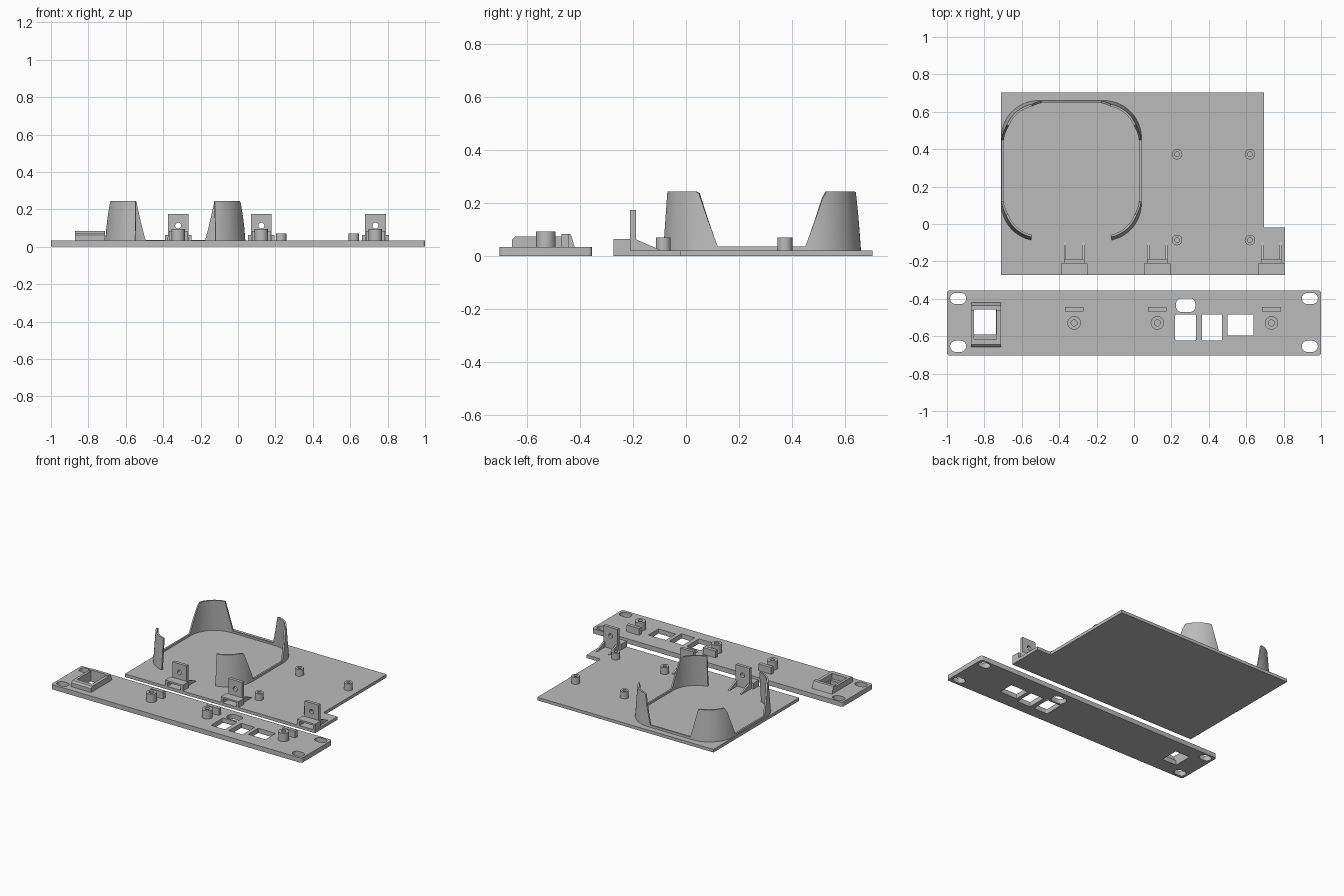
import bpy, bmesh, math
from mathutils import Matrix

if "Cube" in bpy.data.objects:
    bpy.data.objects.remove(bpy.data.objects["Cube"])

grey = bpy.data.materials.new("plain grey")
grey.diffuse_color = (0.5, 0.5, 0.5, 1)
grey.use_nodes = True
grey.node_tree.nodes["Principled BSDF"].inputs["Base Color"].default_value = grey.diffuse_color

# local axes of a profile: flat (xy), facing front (xz), facing side (yz)
FLAT = Matrix.Identity(3)
FRONT = Matrix(((1, 0, 0), (0, 0, -1), (0, 1, 0)))
SIDE = Matrix(((0, 0, 1), (1, 0, 0), (0, 1, 0)))


def finish(name, mesh):
    ob = bpy.data.objects.new(name, mesh)
    bpy.context.collection.objects.link(ob)
    mesh.materials.clear()
    mesh.materials.append(grey)
    bpy.ops.object.select_all(action='DESELECT')
    ob.select_set(True)
    bpy.context.view_layer.objects.active = ob
    bpy.ops.object.shade_smooth_by_angle(angle=math.radians(35))
    return ob


def extrude(name, loops, lo, hi, axes=FLAT):
    """Extrude an outline with holes from lo to hi along the profile normal."""
    cu = bpy.data.curves.new(name, 'CURVE')
    cu.dimensions, cu.fill_mode = '2D', 'BOTH'
    cu.extrude = (hi - lo) / 2
    for pts in loops:
        sp = cu.splines.new('POLY')
        sp.points.add(len(pts) - 1)
        for p, (x, y) in zip(sp.points, pts):
            p.co = (x, y, 0, 1)
        sp.use_cyclic_u = True
    tmp = bpy.data.objects.new("temp", cu)
    bpy.context.collection.objects.link(tmp)
    dg = bpy.context.evaluated_depsgraph_get()
    mesh = bpy.data.meshes.new_from_object(tmp.evaluated_get(dg))
    bpy.data.objects.remove(tmp)
    bm = bmesh.new()
    bm.from_mesh(mesh)
    bmesh.ops.remove_doubles(bm, verts=bm.verts, dist=1e-5)
    bmesh.ops.translate(bm, vec=(0, 0, (lo + hi) / 2), verts=bm.verts)
    bmesh.ops.transform(bm, matrix=axes.to_4x4(), verts=bm.verts)
    bmesh.ops.recalc_face_normals(bm, faces=bm.faces)
    bm.to_mesh(mesh)
    bm.free()
    mesh.name = name
    return finish(name, mesh)


def rect(x0, x1, y0, y1, r=0.0, n=6):
    if not r:
        return [(x0, y0), (x1, y0), (x1, y1), (x0, y1)]
    pts = []
    for q, (cx, cy) in enumerate([(x1 - r, y1 - r), (x0 + r, y1 - r),
                                  (x0 + r, y0 + r), (x1 - r, y0 + r)]):
        for i in range(n + 1):
            a = math.pi / 2 * (q + i / n)
            pts.append((cx + r * math.cos(a), cy + r * math.sin(a)))
    return pts


def circle(x, y, r, n=24):
    return [(x + r * math.cos(2 * math.pi * i / n),
             y + r * math.sin(2 * math.pi * i / n)) for i in range(n)]


T, P = 0.022, 0.034          # tray and panel thickness
MOUNTS = (-0.32, 0.125, 0.735)

# front panel with rack slots, port cutouts and jack opening
holes = [rect(sx * 0.94 - 0.043, sx * 0.94 + 0.043, y - 0.03, y + 0.03, 0.0295)
         for sx in (-1, 1) for y in (-0.398, -0.654)]
holes += [rect(0.225, 0.328, -0.47, -0.398, 0.028),
          rect(0.22, 0.332, -0.622, -0.483, 0.008),
          rect(0.364, 0.471, -0.622, -0.483, 0.004),
          rect(0.499, 0.638, -0.597, -0.483, 0.004),
          rect(-0.855, -0.738, -0.592, -0.457)]
extrude("front_panel", [rect(-1, 1, -0.703, -0.355, 0.015)] + holes, 0, P)

# jack socket: two side cheeks, sloped end bars
socket = [(-0.657, P), (-0.43, P), (-0.43, 0.07), (-0.436, 0.083), (-0.462, 0.083),
          (-0.462, 0.074), (-0.645, 0.074), (-0.657, 0.062)]
for x0, x1 in ((-0.872, -0.855), (-0.735, -0.712)):
    extrude("socket_cheek", [socket], x0, x1, SIDE)
extrude("socket_upper_bar", [[(-0.457, P), (-0.42, P), (-0.43, 0.07),
                              (-0.436, 0.083), (-0.457, 0.083)]], -0.872, -0.712, SIDE)
extrude("socket_lower_bar", [[(-0.657, P), (-0.615, P), (-0.615, 0.074),
                              (-0.645, 0.074), (-0.657, 0.062)]], -0.872, -0.712, SIDE)

# tray base with side ear
extrude("tray", [[(-0.712, -0.273), (0.807, -0.273), (0.807, -0.018), (0.695, -0.018),
                  (0.695, 0.703), (-0.712, 0.703)]], 0, T)

# board standoffs
for x in (0.23, 0.62):
    for y in (-0.086, 0.373):
        extrude("standoff", [circle(x, y, 0.028), circle(x, y, 0.013)], T - 0.002, 0.071)

for x in MOUNTS:
    # panel side: screw post and locating plate
    extrude("screw_post", [circle(x, -0.529, 0.036), circle(x, -0.529, 0.016)],
            P - 0.002, 0.094)
    extrude("locating_plate", [rect(x - 0.05, x + 0.05, -0.469, -0.443)], P - 0.002, 0.083)
    # tray side: slotted lip, drilled tab and triangular ribs
    extrude("slotted_lip", [[(x - 0.071, T - 0.002), (x - 0.053, T - 0.002),
                             (x - 0.053, 0.052), (x + 0.053, 0.052),
                             (x + 0.053, T - 0.002), (x + 0.071, T - 0.002),
                             (x + 0.071, 0.064), (x - 0.071, 0.064)]],
            0.21, 0.273, FRONT)
    extrude("screw_tab", [rect(x - 0.055, x + 0.055, T - 0.002, 0.175),
                          circle(x, 0.113, 0.016)], 0.188, 0.211, FRONT)
    for sx in (-0.055, 0.043):
        extrude("tab_rib", [[(-0.19, T - 0.002), (-0.1, T - 0.002), (-0.1, T + 0.003),
                             (-0.19, 0.064)]], x + sx, x + sx + 0.012, SIDE)

# device cradle: leaning rounded fence, high at the corners and open at the front
HALF, R, WALL, LEAN = 0.375, 0.2, 0.012, 0.016
CX, CY, C = -0.335, 0.285, 0.175
a0 = math.acos(0.04 / R)      # front cut angle within the arc


def arc(sx, sy, a, b, n=16):
    out = []
    for i in range(n + 1):
        t = a + (b - a) * i / n
        nx, ny = sx * math.cos(t), sy * math.sin(t)
        out.append((sx * C + R * nx, sy * C + R * ny, nx, ny))
    return out


half = arc(1, -1, a0, 0) + [(HALF, -0.165, 1, 0), (HALF, 0.165, 1, 0)]
half += arc(1, 1, 0, math.pi / 2) + [(0.16, HALF, 0, 1)]
path = half + [(-x, y, -nx, ny) for x, y, nx, ny in reversed(half)]
bm = bmesh.new()
rows = []
for x, y, nx, ny in path:
    lo, hi = (0.165, 0.245) if abs(y) < abs(x) else (0.16, 0.215)
    f = max(0, min(1, (min(abs(x), abs(y)) - lo) / (hi - lo)))
    h = 0.037 + f * (0.245 - 0.037)
    lean = LEAN * (h - T) / (0.245 - T)
    rows.append([bm.verts.new((CX + x - nx * d, CY + y - ny * d, z)) for d, z in
                 ((0, T - 0.002), (lean, h), (lean + WALL, h), (WALL, T - 0.002))])
for a, b in zip(rows, rows[1:]):
    for k in range(4):
        bm.faces.new((a[k], a[(k + 1) % 4], b[(k + 1) % 4], b[k]))
bm.faces.new(rows[0])
bm.faces.new(rows[-1])
bmesh.ops.recalc_face_normals(bm, faces=bm.faces)
mesh = bpy.data.meshes.new("cradle_fence")
bm.to_mesh(mesh)
bm.free()
finish("cradle_fence", mesh)
